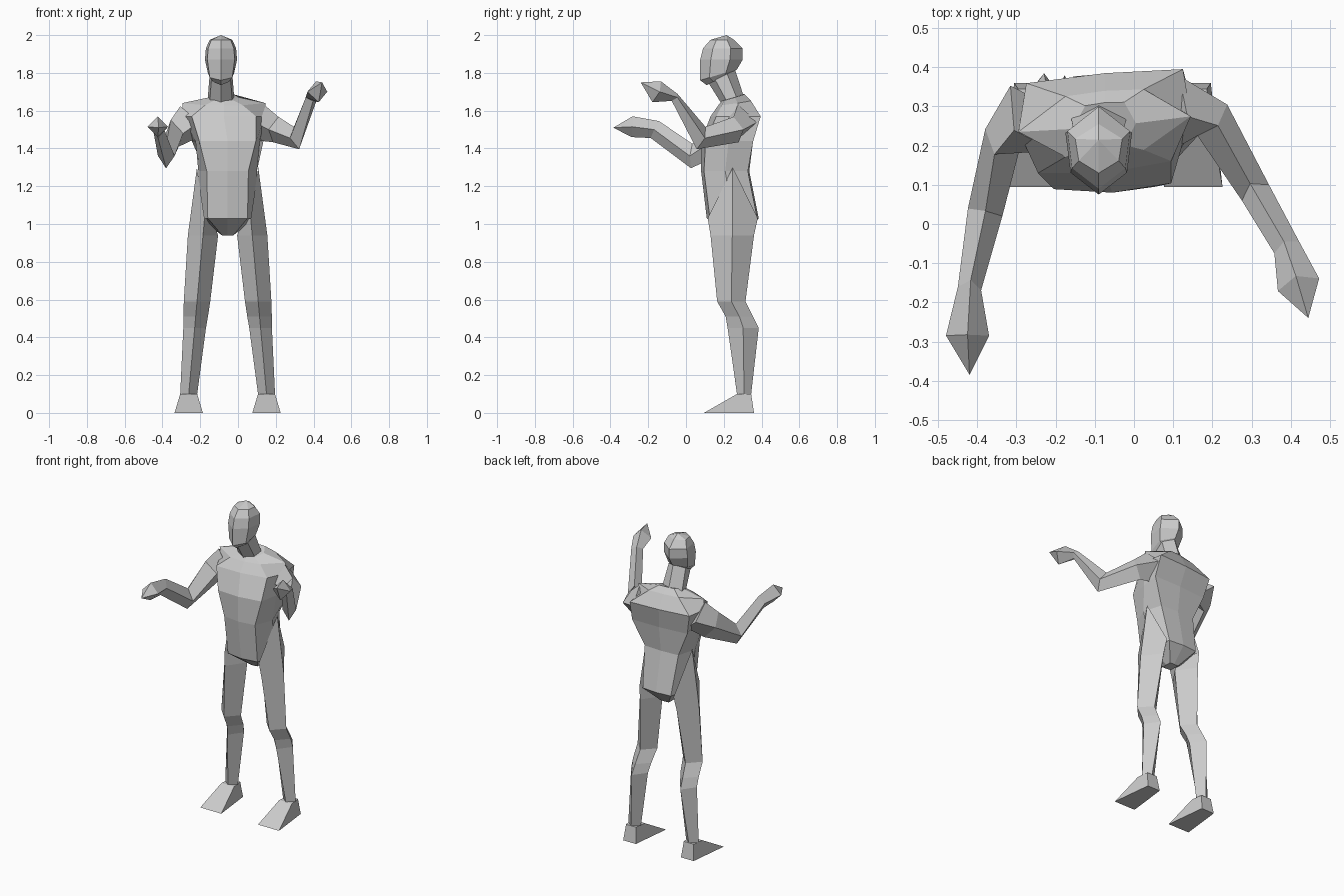
import bpy
import bmesh
from mathutils import Vector

# Remove the default cube
default_cube = bpy.data.objects.get("Cube")
if default_cube:
    bpy.data.objects.remove(default_cube, do_unlink=True)

# Single plain material
grey = bpy.data.materials.new("plain grey")
grey.use_nodes = True
grey_value = (0.6, 0.6, 0.6, 1)
grey.diffuse_color = grey_value
grey.node_tree.nodes["Principled BSDF"].inputs["Base Color"].default_value = grey_value

HIP_CENTER = -0.055
CHEST_CENTER = -0.075
HEAD_CENTER = -0.09
SIDES = (("left", 1), ("right", -1))


def loft(name, rings):
    """Skin a list of equally sized rings of points and close both ends."""
    bm = bmesh.new()
    loops = [[bm.verts.new(point) for point in ring] for ring in rings]
    count = len(loops[0])
    for lower, upper in zip(loops, loops[1:]):
        for i in range(count):
            j = (i + 1) % count
            bm.faces.new((lower[i], lower[j], upper[j], upper[i]))
    bm.faces.new(loops[0])
    bm.faces.new(loops[-1])
    bmesh.ops.remove_doubles(bm, verts=bm.verts[:], dist=0.001)
    bmesh.ops.recalc_face_normals(bm, faces=bm.faces[:])
    mesh = bpy.data.meshes.new(name)
    bm.to_mesh(mesh)
    bm.free()
    mesh.materials.append(grey)
    obj = bpy.data.objects.new(name, mesh)
    bpy.context.collection.objects.link(obj)


def both_sides(center, z, half, tilt, twist=0):
    """Mirror a half ring that runs from front middle to back middle."""
    middle = (half[0][1] + half[-1][1]) / 2
    mirrored = half + [(-w, y) for w, y in half[-2:0:-1]]
    return [(center + w, y + twist * w, z + tilt * (y - middle)) for w, y in mirrored]


def torso_ring(z, front, back, front_half, side_half, back_half,
               center=HIP_CENTER, tilt=0, twist=0):
    """Eight-sided section with a slightly bowed chest and a flat back."""
    bow = (back - front) * 0.06
    half = [(0, front), (front_half, front + bow), (side_half, (front + back) / 2),
            (back_half, back - bow / 2), (0, back)]
    return both_sides(center, z, half, tilt, twist)


def head_ring(z, half_width, front, back, tilt=0):
    """Six-sided section, pointed at front and back and widest behind the middle."""
    depth = back - front
    half = [(0, front), (half_width * 0.85, front + depth / 4),
            (half_width, front + depth * 0.7), (0, back)]
    return both_sides(HEAD_CENTER, z, half, tilt)


def leg_center(z):
    """The legs spread evenly toward the ground."""
    return 0.215 - 0.09 * z


def leg_ring(direction, z, half_width, front, back, outer_rise=0):
    """Diamond section with a shin ridge at the front and a calf ridge behind."""
    center, middle = leg_center(z), (front + back) / 2
    points = [(center, front, z), (center + half_width, middle, z + outer_rise),
              (center, back, z), (center - half_width, middle, z)]
    return [(HIP_CENTER + direction * x, y, height) for x, y, height in points]


def foot_ring(direction, z, front, back, toe_half, heel_half):
    """Four-cornered section that narrows toward the heel."""
    center = HIP_CENTER + direction * leg_center(0.1)
    return [(center - toe_half, front, z), (center + toe_half, front, z),
            (center + heel_half, back, z), (center - heel_half, back, z)]


def arm(name, joints, fingertip):
    """Sweep a diamond section along joints of (position, half height, half width)."""
    tip = Vector(fingertip)
    path = [Vector(position) for position, height, width in joints] + [tip]
    rings = []
    for i, (position, height, width) in enumerate(joints):
        before, here, after = path[max(i - 1, 0)], path[i], path[i + 1]
        along = (after - before).normalized()
        across = along.cross(Vector((0, 0, 1))).normalized()
        over = across.cross(along)
        rings.append([here + over * height, here + across * width,
                      here - over * height, here - across * width])
    loft(name, rings + [[tip] * 4])


# Torso, from the crotch up to the collar
upper = {"center": CHEST_CENTER, "twist": 0.09}
loft("torso", [
    torso_ring(z=0.94, front=0.23, back=0.3, front_half=0.03, side_half=0.03, back_half=0.03),
    torso_ring(z=1.03, front=0.11, back=0.385, front_half=0.105, side_half=0.15, back_half=0.1),
    torso_ring(z=1.28, front=0.08, back=0.335, front_half=0.11, side_half=0.155, back_half=0.12),
    torso_ring(z=1.44, front=0.08, back=0.355, front_half=0.15, side_half=0.17, back_half=0.19,
               twist=0.05),
    torso_ring(z=1.57, front=0.13, back=0.385, front_half=0.17, side_half=0.22, back_half=0.2,
               **upper),
    torso_ring(z=1.64, front=0.17, back=0.34, front_half=0.1, side_half=0.22, back_half=0.1,
               tilt=0.15, **upper),
    torso_ring(z=1.67, front=0.19, back=0.31, front_half=0.05, side_half=0.08, back_half=0.05,
               tilt=0.3, **upper),
])

# Neck, leaning forward
loft("neck", [
    head_ring(z=1.66, half_width=0.07, front=0.185, back=0.305, tilt=0.3),
    head_ring(z=1.78, half_width=0.06, front=0.12, back=0.26, tilt=0.5),
])

# Head, from under the chin to a pointed crown
loft("head", [
    head_ring(z=1.77, half_width=0.05, front=0.11, back=0.25, tilt=0.5),
    head_ring(z=1.79, half_width=0.07, front=0.075, back=0.27, tilt=0.3),
    head_ring(z=1.87, half_width=0.085, front=0.075, back=0.3),
    head_ring(z=1.93, half_width=0.08, front=0.09, back=0.3),
    head_ring(z=1.975, half_width=0.06, front=0.13, back=0.255),
    [(HEAD_CENTER, 0.215, 2)] * 6,
])

# Legs and wedge-shaped feet
for side, direction in SIDES:
    loft(f"{side}_leg", [
        leg_ring(direction, z=1.03, half_width=0.04, front=0.115, back=0.38, outer_rise=0.27),
        leg_ring(direction, z=0.94, half_width=0.08, front=0.13, back=0.36),
        leg_ring(direction, z=0.59, half_width=0.07, front=0.165, back=0.315),
        leg_ring(direction, z=0.51, half_width=0.065, front=0.21, back=0.355),
        leg_ring(direction, z=0.45, half_width=0.06, front=0.22, back=0.385),
        leg_ring(direction, z=0.1, half_width=0.045, front=0.27, back=0.345),
    ])
    loft(f"{side}_foot", [
        foot_ring(direction, z=0.1, front=0.27, back=0.345, toe_half=0.045, heel_half=0.035),
        foot_ring(direction, z=0, front=0.095, back=0.36, toe_half=0.075, heel_half=0.045),
    ])

# Arms: shoulder, upper arm, elbow, wrist and hand, ending at the fingertips
arm("left_arm", [
    ((0.1, 0.28, 1.54), 0.1, 0.1),
    ((0.2, 0.265, 1.5), 0.07, 0.055),
    ((0.31, 0.08, 1.455), 0.065, 0.04),
    ((0.39, -0.06, 1.67), 0.025, 0.035),
    ((0.42, -0.155, 1.7), 0.06, 0.055),
], fingertip=(0.445, -0.24, 1.75))
arm("right_arm", [
    ((-0.26, 0.27, 1.54), 0.1, 0.1),
    ((-0.335, 0.22, 1.48), 0.085, 0.05),
    ((-0.38, 0.03, 1.36), 0.065, 0.045),
    ((-0.42, -0.165, 1.5), 0.05, 0.03),
    ((-0.425, -0.285, 1.515), 0.055, 0.055),
], fingertip=(-0.42, -0.385, 1.51))
